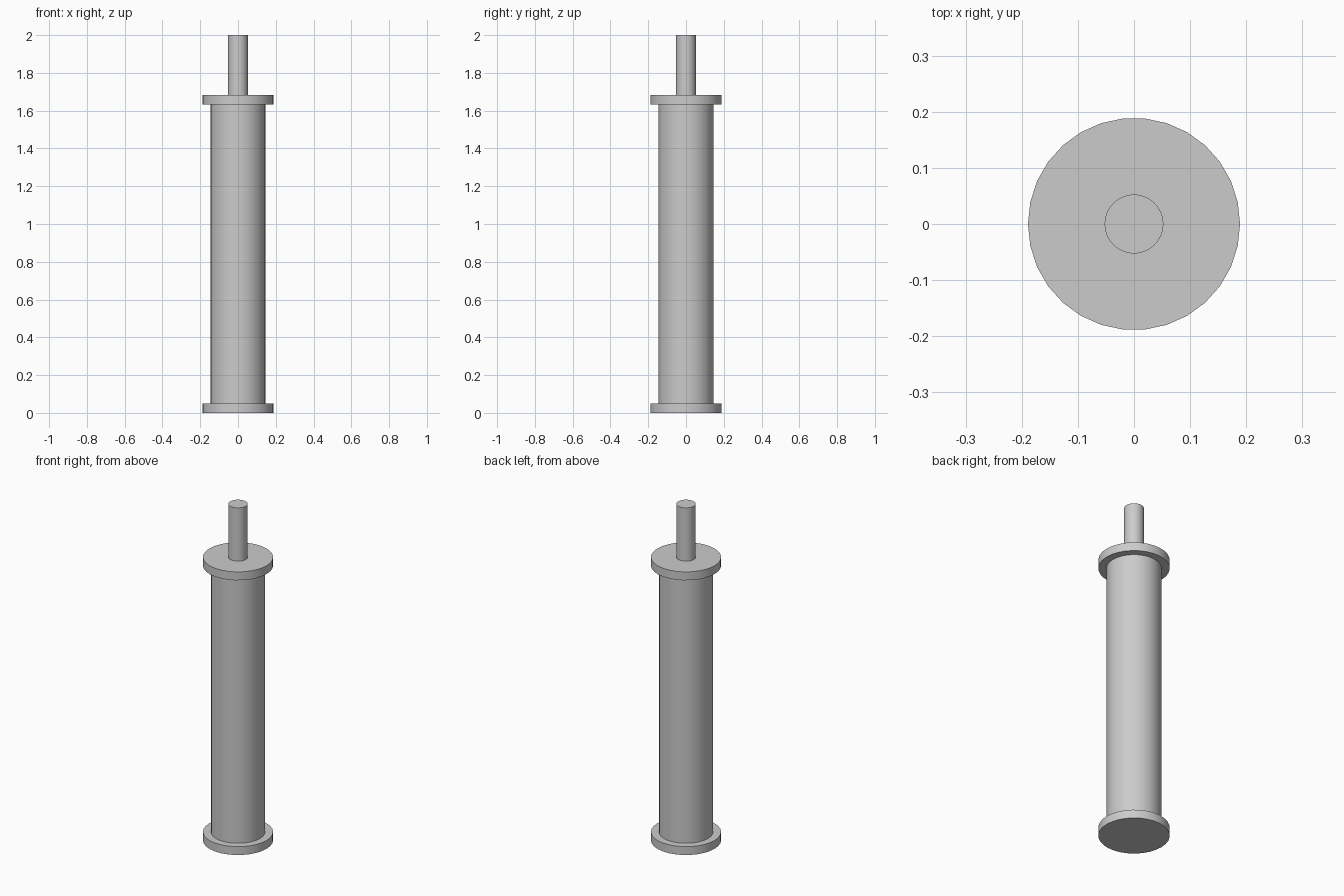
import bpy
from math import pi, radians

default_cube = bpy.data.objects.get("Cube")
if default_cube:
    bpy.data.objects.remove(default_cube, do_unlink=True)

grey = bpy.data.materials.new("plain grey")
grey.use_nodes = True
colour = (0.6, 0.6, 0.6, 1)
grey.diffuse_color = colour
grey.node_tree.nodes["Principled BSDF"].inputs["Base Color"].default_value = colour


def cylinder(name, radius, bottom, top, sides):
    """Upright, smooth-sided cylinder between two heights."""
    bpy.ops.mesh.primitive_cylinder_add(
        vertices=sides, radius=radius, depth=top - bottom,
        location=(0, 0, (bottom + top) / 2), rotation=(0, 0, pi / 2))
    part = bpy.context.object
    part.name = name
    part.data.materials.append(grey)
    bpy.ops.object.transform_apply(location=False, rotation=True, scale=False)
    bpy.ops.object.shade_smooth_by_angle(angle=radians(30))
    return part


# Wide end plates, the barrel between them and the rod on top
cylinder("bottom_flange", 0.189, 0, 0.05, 30)
cylinder("barrel", 0.146, 0.05, 1.633, 30)
cylinder("top_flange", 0.189, 1.633, 1.683, 30)
cylinder("rod", 0.0525, 1.683, 2, 30)
